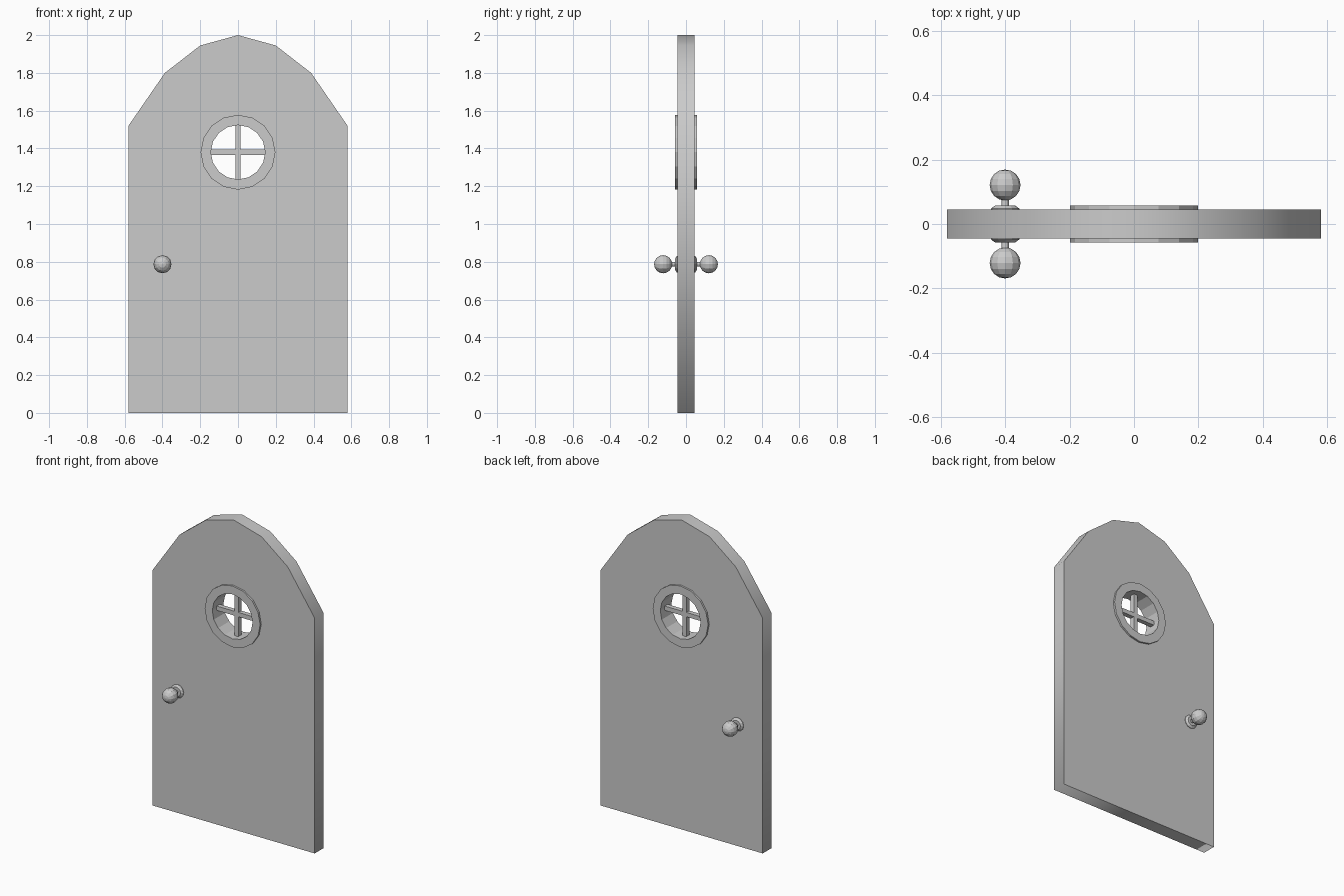
import bpy, bmesh
from math import sin, cos, pi

if "Cube" in bpy.data.objects:
    bpy.data.objects.remove(bpy.data.objects["Cube"])

WIN_Z = 1.38


def lathe(name, profile, segs, loc, closed=False):
    """Turn (radius, y) points about the y axis; closed joins the profile into a loop."""
    bm = bmesh.new()
    rings = []
    for r, y in profile:
        if r == 0:
            rings.append([bm.verts.new((0, y, 0))] * segs)
        else:
            rings.append([bm.verts.new((r * sin(2 * pi * i / segs), y, r * cos(2 * pi * i / segs)))
                          for i in range(segs)])
    pairs = list(zip(rings, rings[1:]))
    if closed:
        pairs.append((rings[-1], rings[0]))
    for a, b in pairs:
        for i in range(segs):
            j = (i + 1) % segs
            bm.faces.new(list(dict.fromkeys((a[i], a[j], b[j], b[i]))))
    bmesh.ops.recalc_face_normals(bm, faces=bm.faces)
    me = bpy.data.meshes.new(name)
    bm.to_mesh(me)
    bm.free()
    ob = bpy.data.objects.new(name, me)
    ob.location = loc
    bpy.context.collection.objects.link(ob)
    return ob


def box(name, size, loc):
    bpy.ops.mesh.primitive_cube_add(size=1, location=loc)
    ob = bpy.context.object
    ob.name = name
    ob.scale = size
    return ob


# Arched panel: outline with a round window hole, extruded
half = [(0.58, 0), (0.58, 1.52), (0.387, 1.80), (0.2, 1.945)]
outline = half + [(0, 2.0)] + [(-x, z) for x, z in reversed(half)]
hole = [(0.17 * sin(i * pi / 8), WIN_Z + 0.17 * cos(i * pi / 8)) for i in range(16)]
cu = bpy.data.curves.new("door_panel", 'CURVE')
cu.dimensions = '2D'
cu.fill_mode = 'BOTH'
cu.extrude = 0.045
for pts in (outline, hole):
    sp = cu.splines.new('POLY')
    sp.points.add(len(pts) - 1)
    for p, (x, z) in zip(sp.points, pts):
        p.co = (x, z, 0, 1)
    sp.use_cyclic_u = True
panel = bpy.data.objects.new("door_panel", cu)
panel.rotation_euler = (pi / 2, 0, 0)
bpy.context.collection.objects.link(panel)
bpy.context.view_layer.objects.active = panel
panel.select_set(True)
bpy.ops.object.convert(target='MESH')

# Round window frame and crossed bars
lathe("window_frame", [(0.198, -0.057), (0.198, 0.057), (0.144, 0.057), (0.144, -0.057)],
      16, (0, 0, WIN_Z), closed=True)
box("window_bar_upright", (0.028, 0.03, 0.3), (0, 0, WIN_Z))
box("window_bar_level", (0.3, 0.03, 0.028), (0, 0, WIN_Z))

# Door knob: rose plate, thin stem and faceted ball, mirrored to the back
R, C = 0.048, -0.121
profile = [(0, -0.04), (0.044, -0.04), (0.044, -0.048), (0.03, -0.058), (0.012, -0.058), (0.012, -0.075)]
profile += [(R * sin(a * pi / 8), C + R * cos(a * pi / 8)) for a in range(1, 8)] + [(0, C - R)]
knob = lathe("door_knob", profile, 12, (-0.4, 0, 0.787))
mir = knob.modifiers.new("both_sides", 'MIRROR')
mir.use_axis = (False, True, False)
